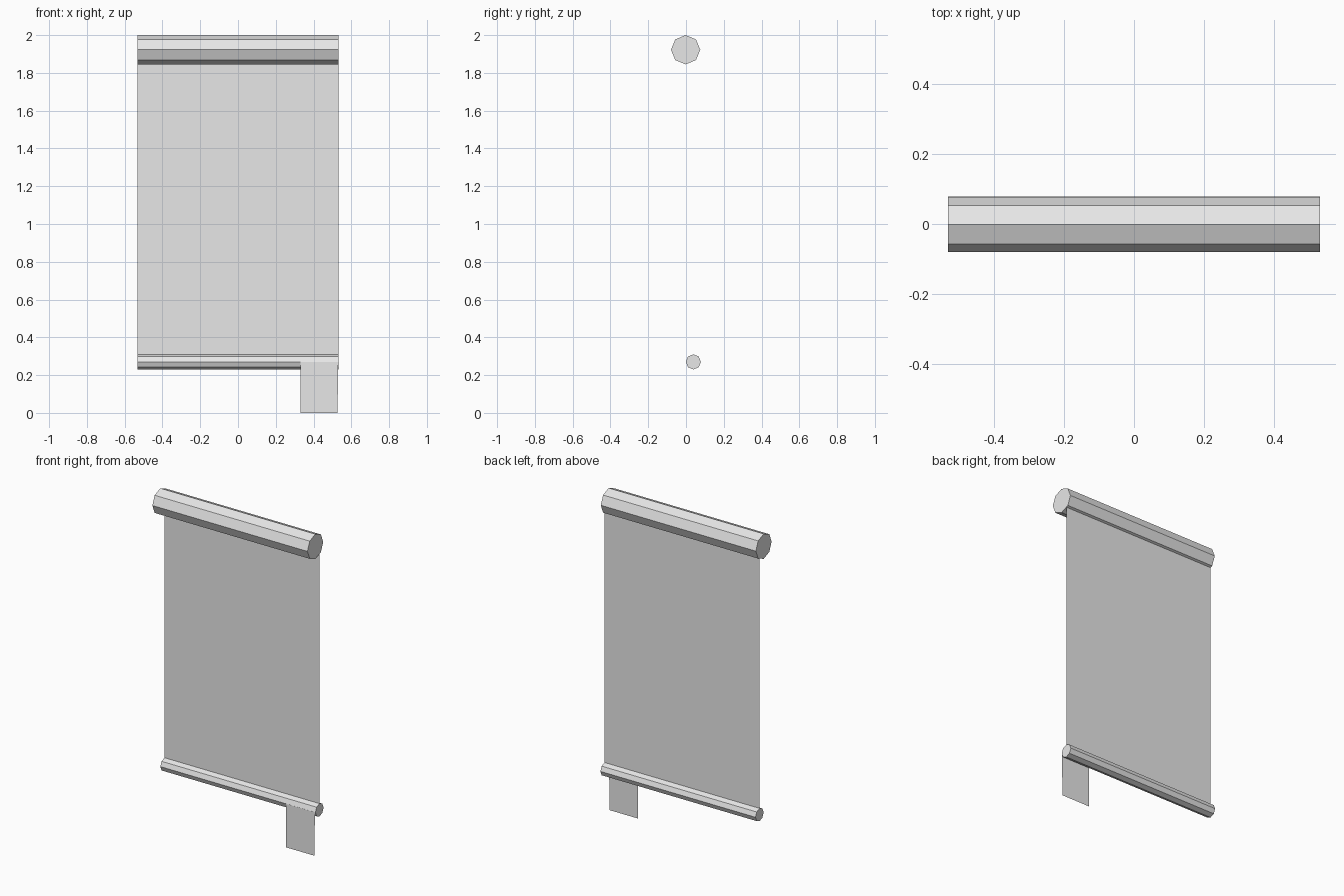
import bpy, bmesh, math
from mathutils import Matrix

if "Cube" in bpy.data.objects:
    bpy.data.objects.remove(bpy.data.objects["Cube"])

HALF = 0.533          # half width of the blind
CLOTH_Y = 0.039       # plane of the hanging cloth

grey = bpy.data.materials.new("light_grey")
grey.diffuse_color = (0.8, 0.8, 0.8, 1)
grey.use_nodes = True
grey.node_tree.nodes["Principled BSDF"].inputs["Base Color"].default_value = grey.diffuse_color


def finish(name, bm):
    mesh = bpy.data.meshes.new(name)
    bm.to_mesh(mesh)
    bm.free()
    mesh.materials.append(grey)
    obj = bpy.data.objects.new(name, mesh)
    bpy.context.collection.objects.link(obj)
    return obj


def roller(name, radius, y, z):
    """Eight-sided bar along x with a corner pointing straight up."""
    bm = bmesh.new()
    bmesh.ops.create_cone(bm, cap_ends=True, segments=8, radius1=radius,
                          radius2=radius, depth=2 * HALF,
                          matrix=Matrix.Translation((0, y, z))
                          @ Matrix.Rotation(math.pi / 2, 4, 'Y'))
    return finish(name, bm)


def sheet(name, corners, y):
    """Single flat upright face from (x, z) corners, facing the front."""
    bm = bmesh.new()
    bm.faces.new([bm.verts.new((x, y, z)) for x, z in corners])
    return finish(name, bm)


# Rolled cloth at the top and weight bar at the bottom
roller("top_roller", 0.0775, -0.002, 1.9225)
roller("bottom_bar", 0.04, CLOTH_Y, 0.27)

# Hanging cloth between the two bars
sheet("cloth", [(-HALF, 0.27), (HALF, 0.27), (HALF, 1.9), (-HALF, 1.9)], CLOTH_Y)

# Small pull tab hanging from the front of the bottom bar
sheet("pull_tab", [(0.33, 0), (0.527, 0), (0.53, 0.27), (0.33, 0.27)], -0.002)
